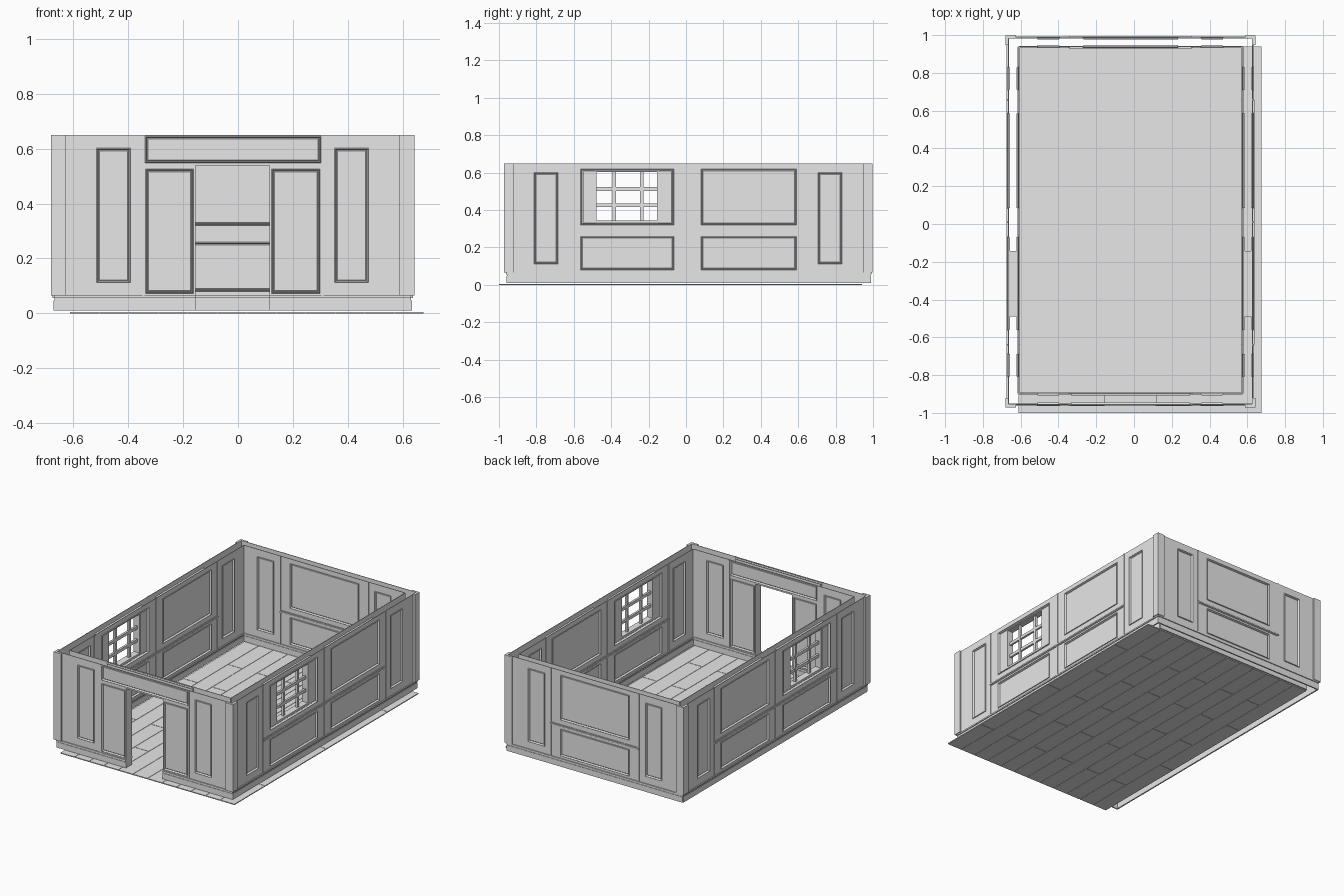
import bpy
import bmesh
from mathutils import Vector

old = bpy.data.objects.get("Cube")
if old:
    bpy.data.objects.remove(old, do_unlink=True)

GREY = (0.8, 0.8, 0.8, 1)
mat = bpy.data.materials.new("light grey")
mat.use_nodes = True
mat.diffuse_color = GREY
mat.node_tree.nodes["Principled BSDF"].inputs["Base Color"].default_value = GREY

TOP, BASE, LEDGE = 0.65, 0.01, 0.065
X0, X1, Y0, Y1 = -0.668, 0.63, -0.957, 0.987       # outer wall faces
IX0, IX1, IY0, IY1 = -0.612, 0.575, -0.897, 0.937  # inner wall faces
DOOR0, DOOR1, DOOR_TOP = -0.155, 0.115, 0.538
BAY0, BAY1 = -0.344, 0.307                         # middle bay of the end walls
SIDE0, MID, SIDE1 = -0.638, 0.01, 0.657            # bays of the long walls
UPPER, LOWER, TALL = (0.32, 0.62), (0.08, 0.26), (0.112, 0.602)
WIN0, WIN1, SILL, HEAD = -0.485, -0.148, 0.345, 0.608


def finish(name, bm, skin=0):
    mesh = bpy.data.meshes.new(name)
    bm.to_mesh(mesh)
    bm.free()
    mesh.materials.append(mat)
    ob = bpy.data.objects.new(name, mesh)
    bpy.context.collection.objects.link(ob)
    if skin:
        mod = ob.modifiers.new("thickness", "SOLIDIFY")
        mod.thickness = skin
        mod.offset = -1
    return ob


def box(bm, a, b):
    lo = Vector([min(p) for p in zip(a, b)])
    hi = Vector([max(p) for p in zip(a, b)])
    verts = bmesh.ops.create_cube(bm, size=1)["verts"]
    for v in verts:
        v.co = (lo + hi) / 2 + v.co * (hi - lo)


class Face:
    """One side of a wall: u runs along it, d points out of it."""

    def __init__(self, axis, pos, sign):
        self.axis, self.pos, self.sign = axis, pos, sign
        self.panels, self.trim = bmesh.new(), bmesh.new()

    def at(self, u, z, d=0):
        w = self.pos + self.sign * d
        return Vector((w, u, z) if self.axis == "x" else (u, w, z))

    def strip(self, u0, u1, z0, z1, d0, d1):
        box(self.trim, self.at(u0, z0, d0), self.at(u1, z1, d1))

    def bay(self, u0, u1, z0, z1, p0, p1, rows, window=False):
        """Sheet with moulded panels between p0 and p1 at the given heights."""
        bm = self.panels
        us = [u0, p0, p1, u1]
        zs = sorted([z0, z1] + [z for row in rows for z in row])
        normal = self.at(0, 0, 1) - self.at(0, 0, 0)
        grid = [[bm.verts.new(self.at(u, z)) for u in us] for z in zs]
        framed = []
        for j in range(len(zs) - 1):
            for i in range(3):
                f = bm.faces.new((grid[j][i], grid[j][i + 1],
                                  grid[j + 1][i + 1], grid[j + 1][i]))
                f.normal_update()
                if f.normal.dot(normal) < 0:
                    f.normal_flip()
                if i == 1 and j % 2:
                    framed.append(f)
        # raised bead, recess, then a small inner step
        for width, depth in ((0.004, 0.004), (0.006, -0.012), (0.005, 0.003)):
            bmesh.ops.inset_individual(bm, faces=framed, thickness=width, depth=depth)
        if window:
            top = max(framed, key=lambda f: f.calc_center_median().z)
            bmesh.ops.delete(bm, geom=[top], context="FACES_ONLY")

    def skirting(self, u0, u1):
        self.strip(u0, u1, BASE, 0.048, -0.006, 0.003)
        self.strip(u0, u1, 0.048, 0.056, -0.006, 0)
        self.strip(u0, u1, 0.056, LEDGE, -0.004, 0.006)

    def rail(self, u0, u1):
        self.strip(u0, u1, 0.272, 0.29, -0.002, 0.004)
        self.strip(u0, u1, 0.277, 0.285, 0, 0.008)

    def joint(self, u):
        self.strip(u - 0.004, u + 0.004, LEDGE, TOP, -0.004, 0.004)

    def done(self, name):
        finish(name + "_panels", self.panels, 0.004)
        finish(name + "_trim", self.trim)


# Long side walls, each with an outer and an inner skin
for name, pos, sign, lo, hi in (("left_outer", X1, 1, Y0, Y1), ("left_inner", IX1, -1, IY0, IY1),
                                ("right_outer", X0, -1, Y0, Y1), ("right_inner", IX0, 1, IY0, IY1)):
    f = Face("x", pos, sign)
    f.bay(lo, SIDE0, 0.05, TOP, -0.812, -0.684, [TALL])
    f.bay(SIDE0, MID, 0.05, TOP, -0.565, -0.065, [LOWER, UPPER], window=True)
    f.bay(MID, SIDE1, 0.05, TOP, 0.08, 0.59, [LOWER, UPPER])
    f.bay(SIDE1, hi, 0.05, TOP, 0.706, 0.834, [TALL])
    f.rail(SIDE0, SIDE1)
    for u in (SIDE0, MID, SIDE1):
        f.joint(u)
    f.skirting(lo, hi)
    # flat margins beside the window
    f.strip(-0.552, WIN0, 0.333, 0.607, -0.009, -0.005)
    f.strip(WIN1, -0.078, 0.333, 0.607, -0.009, -0.005)
    f.done(name + "_wall")

# End walls: plain back, front with a doorway
for name, pos, sign, lo, hi in (("back_outer", Y1, 1, X0, X1), ("back_inner", IY1, -1, IX0, IX1),
                                ("front_outer", Y0, -1, X0, X1), ("front_inner", IY0, 1, IX0, IX1)):
    f = Face("y", pos, sign)
    f.bay(lo, BAY0, 0.05, TOP, -0.515, -0.391, [TALL])
    f.bay(BAY1, hi, 0.05, TOP, 0.351, 0.475, [TALL])
    f.joint(BAY0)
    f.joint(BAY1)
    if name.startswith("back"):
        f.bay(BAY0, BAY1, 0.05, TOP, -0.273, 0.237, [LOWER, UPPER])
        f.rail(BAY0, BAY1)
        f.skirting(lo, hi)
    else:
        f.bay(BAY0, DOOR0, 0.05, DOOR_TOP, -0.336, -0.162, [(0.073, 0.526)])
        f.bay(DOOR1, BAY1, 0.05, DOOR_TOP, 0.122, 0.298, [(0.073, 0.526)])
        f.bay(BAY0, BAY1, DOOR_TOP, TOP, -0.338, 0.302, [(0.548, 0.645)])
        f.skirting(lo, DOOR0)
        f.skirting(DOOR1, hi)
    f.done(name + "_wall")

# Corner posts wrapping the outside corners
bm = bmesh.new()
for x, sx in ((-0.68, 1), (0.642, -1)):
    for y, sy in ((-0.972, 1), (0.997, -1)):
        box(bm, (x, y, LEDGE), (x + sx * 0.013, y + sy * 0.05, TOP))
        box(bm, (x, y, LEDGE), (x + sx * 0.054, y + sy * 0.013, TOP))
finish("corner_posts", bm)

# Lining of the doorway through the wall
bm = bmesh.new()
ya, yb = Y0 + 0.001, IY0 - 0.001
box(bm, (DOOR0 - 0.004, ya, BASE), (DOOR0, yb, DOOR_TOP))
box(bm, (DOOR1, ya, BASE), (DOOR1 + 0.004, yb, DOOR_TOP))
box(bm, (DOOR0, ya, DOOR_TOP), (DOOR1, yb, DOOR_TOP + 0.004))
finish("door_lining", bm)

# Windows: lining, sill and glazing bars
for name, xa, xb in (("right_window", X0 + 0.006, IX0 - 0.006),
                     ("left_window", IX1 + 0.006, X1 - 0.006)):
    bm = bmesh.new()
    for y in (WIN0, WIN1):
        box(bm, (xa, y - 0.006, SILL), (xb, y + 0.006, HEAD))
    box(bm, (xa, WIN0, SILL - 0.013), (xb, WIN1, SILL))
    box(bm, (xa, WIN0, HEAD - 0.004), (xb, WIN1, HEAD))
    mid = (xa + xb) / 2
    for y in (-0.384, -0.236):
        box(bm, (mid - 0.008, y - 0.009, SILL), (mid + 0.008, y + 0.009, HEAD))
    for z in (0.426, 0.513):
        box(bm, (mid - 0.007, WIN0, z - 0.01), (mid + 0.007, WIN1, z + 0.01))
    finish(name, bm)

# Staggered floor planks on a thin sub floor
FX, FY0, FY1, WIDTH, LENGTH, GAP = -0.612, -1.0, 0.94, 0.1073, 0.647, 0.0015
bm = bmesh.new()
for col in range(12):
    x = FX + col * WIDTH
    start = -0.032 if col % 2 else 0.295
    cuts = [start + k * LENGTH for k in range(-3, 4)]
    cuts = [FY0] + [c for c in cuts if FY0 + 0.02 < c < FY1 - 0.02] + [FY1]
    for a, b in zip(cuts, cuts[1:]):
        a2 = a if a == FY0 else a + GAP
        b2 = b if b == FY1 else b - GAP
        box(bm, (x + GAP, a2, 0), (x + WIDTH - GAP, b2, 0.006))
finish("floor_planks", bm)
bm = bmesh.new()
box(bm, (FX + GAP, FY0 + GAP, 0.002), (FX + 12 * WIDTH - GAP, FY1 - GAP, 0.004))
finish("sub_floor", bm)
